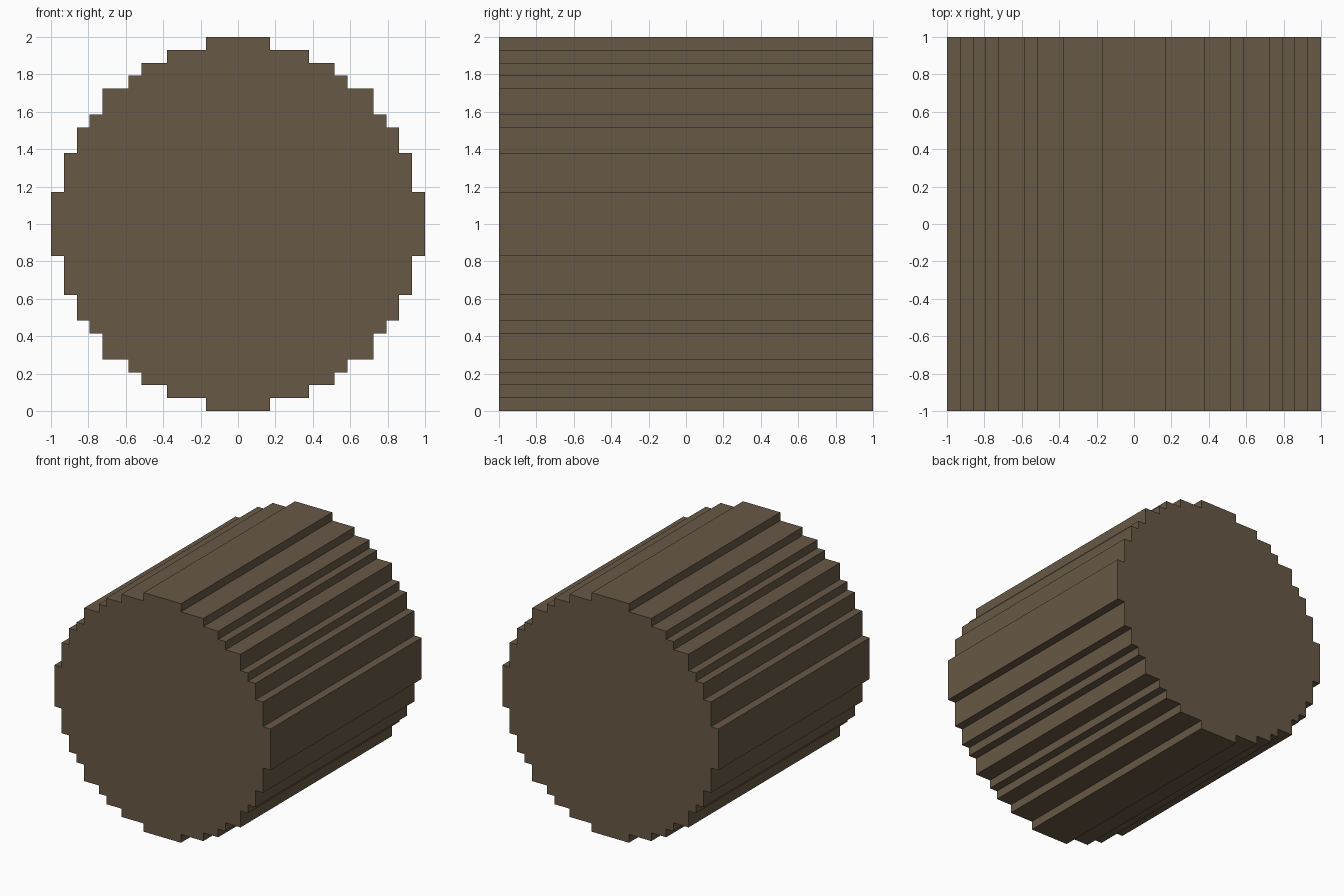
import bpy, bmesh

if "Cube" in bpy.data.objects:
    bpy.data.objects.remove(bpy.data.objects["Cube"])

PX = 2 / 29  # size of one step of the blocky circle

# One quadrant of the stepped outline: (half width, half height) in steps
corners = [(2.5, 14.5), (5.5, 13.5), (7.5, 12.5), (8.5, 11.5), (10.5, 10.5),
           (11.5, 8.5), (12.5, 7.5), (13.5, 5.5), (14.5, 2.5)]
quad = []
for i, (x, z) in enumerate(corners):
    quad.append((x, z))
    if i + 1 < len(corners):
        quad.append((x, corners[i + 1][1]))  # inner corner of the step

# Mirror the quadrant into the full outline
right = quad + [(x, -z) for x, z in reversed(quad)]
outline = right + [(-x, z) for x, z in reversed(right)]

# Extrude the outline along y
bm = bmesh.new()
face = bm.faces.new([bm.verts.new((x * PX, -1, 1 + z * PX)) for x, z in outline])
ext = bmesh.ops.extrude_face_region(bm, geom=[face], use_keep_orig=True)
bmesh.ops.translate(bm, vec=(0, 2, 0),
                    verts=[v for v in ext["geom"] if isinstance(v, bmesh.types.BMVert)])
bmesh.ops.recalc_face_normals(bm, faces=bm.faces)
mesh = bpy.data.meshes.new("stepped_log")
bm.to_mesh(mesh)
bm.free()

# Single brown material
mat = bpy.data.materials.new("dark brown")
mat.diffuse_color = (0.136, 0.098, 0.060, 1)
mat.use_nodes = True
mat.node_tree.nodes["Principled BSDF"].inputs["Base Color"].default_value = mat.diffuse_color
mesh.materials.append(mat)
log = bpy.data.objects.new("stepped_log", mesh)
bpy.context.collection.objects.link(log)
